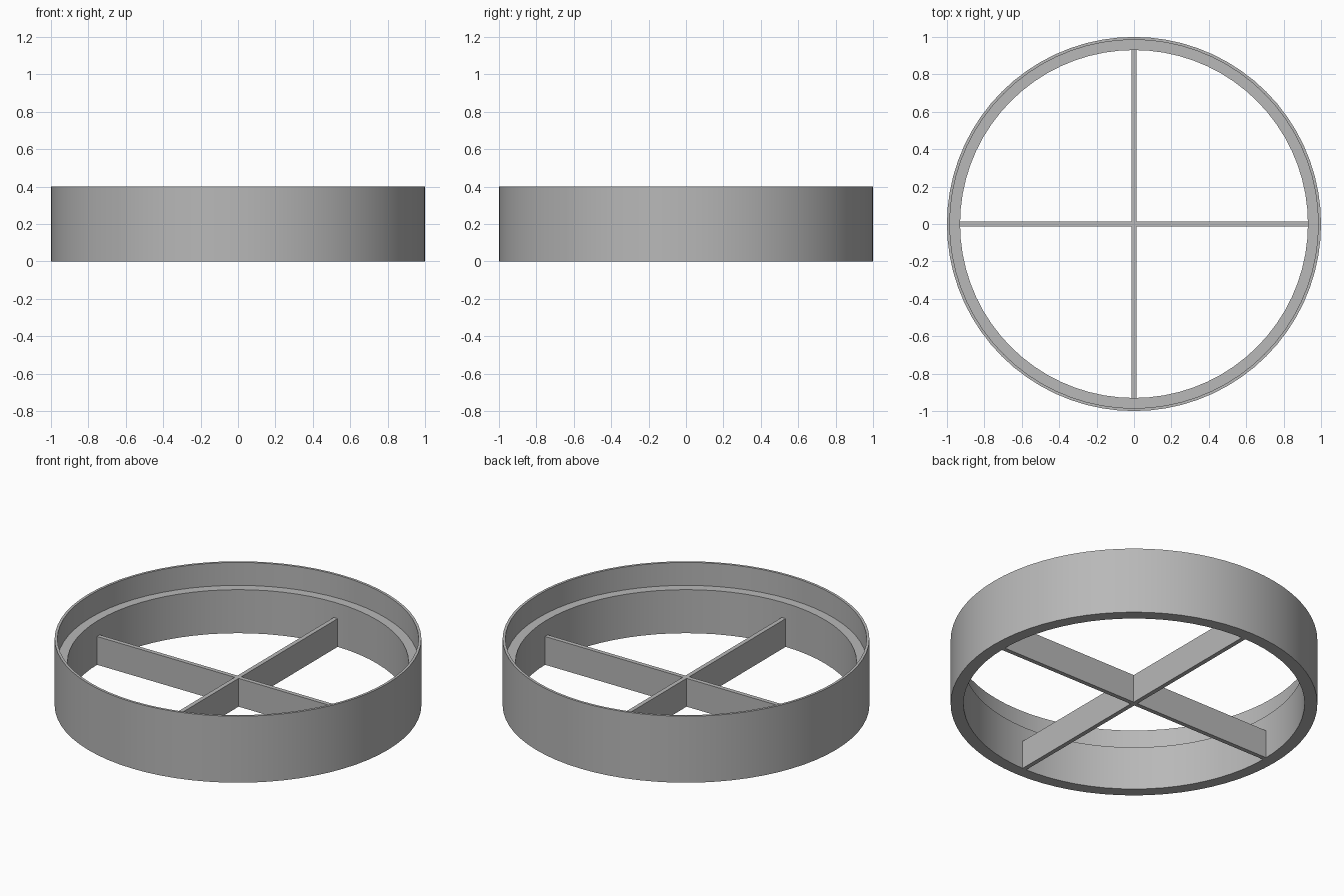
import bpy, bmesh, math
from mathutils import Matrix

cube = bpy.data.objects.get("Cube")
if cube:
    bpy.data.objects.remove(cube, do_unlink=True)

SEGMENTS = 72
INNER, LIP, OUTER = 0.93, 0.985, 1.0
LEDGE_Z, TOP_Z, BAR_Z = 0.262, 0.4, 0.17
HALF_BAR = 0.013

grey = bpy.data.materials.new("plain grey")
grey.use_nodes = True
colour = (0.48, 0.48, 0.48, 1)
grey.diffuse_color = colour
grey.node_tree.nodes["Principled BSDF"].inputs["Base Color"].default_value = colour


def add_object(name, bm):
    bmesh.ops.recalc_face_normals(bm, faces=bm.faces)
    mesh = bpy.data.meshes.new(name)
    bm.to_mesh(mesh)
    bm.free()
    mesh.materials.append(grey)
    obj = bpy.data.objects.new(name, mesh)
    bpy.context.collection.objects.link(obj)
    return obj


# Stepped outer ring: closed profile lathed about z
profile = [(INNER, 0), (OUTER, 0), (OUTER, TOP_Z), (LIP, TOP_Z), (LIP, LEDGE_Z), (INNER, LEDGE_Z)]
bm = bmesh.new()
loops = []
for i in range(SEGMENTS):
    a = math.tau * i / SEGMENTS
    loops.append([bm.verts.new((r * math.cos(a), r * math.sin(a), z)) for r, z in profile])
for i, here in enumerate(loops):
    there = loops[(i + 1) % SEGMENTS]
    for j in range(len(profile)):
        k = (j + 1) % len(profile)
        bm.faces.new((here[j], there[j], there[k], here[k]))
ring = add_object("stepped_ring", bm)
bpy.context.view_layer.objects.active = ring
ring.select_set(True)
bpy.ops.object.shade_smooth_by_angle(angle=math.radians(30))
ring.select_set(False)

# Cross bars: one plus-shaped outline extruded upward
bm = bmesh.new()
outline = []
for quarter in range(4):
    turn = Matrix.Rotation(quarter * math.pi / 2, 3, "Z")
    for x, y in ((INNER, -HALF_BAR), (INNER, HALF_BAR), (HALF_BAR, HALF_BAR)):
        outline.append(bm.verts.new(turn @ Matrix.Identity(3).col[0] * x + turn @ Matrix.Identity(3).col[1] * y))
base = bm.faces.new(outline)
result = bmesh.ops.extrude_face_region(bm, geom=[base], use_keep_orig=True)
top_verts = [v for v in result["geom"] if isinstance(v, bmesh.types.BMVert)]
bmesh.ops.translate(bm, verts=top_verts, vec=(0, 0, BAR_Z))
add_object("cross_bars", bm)
